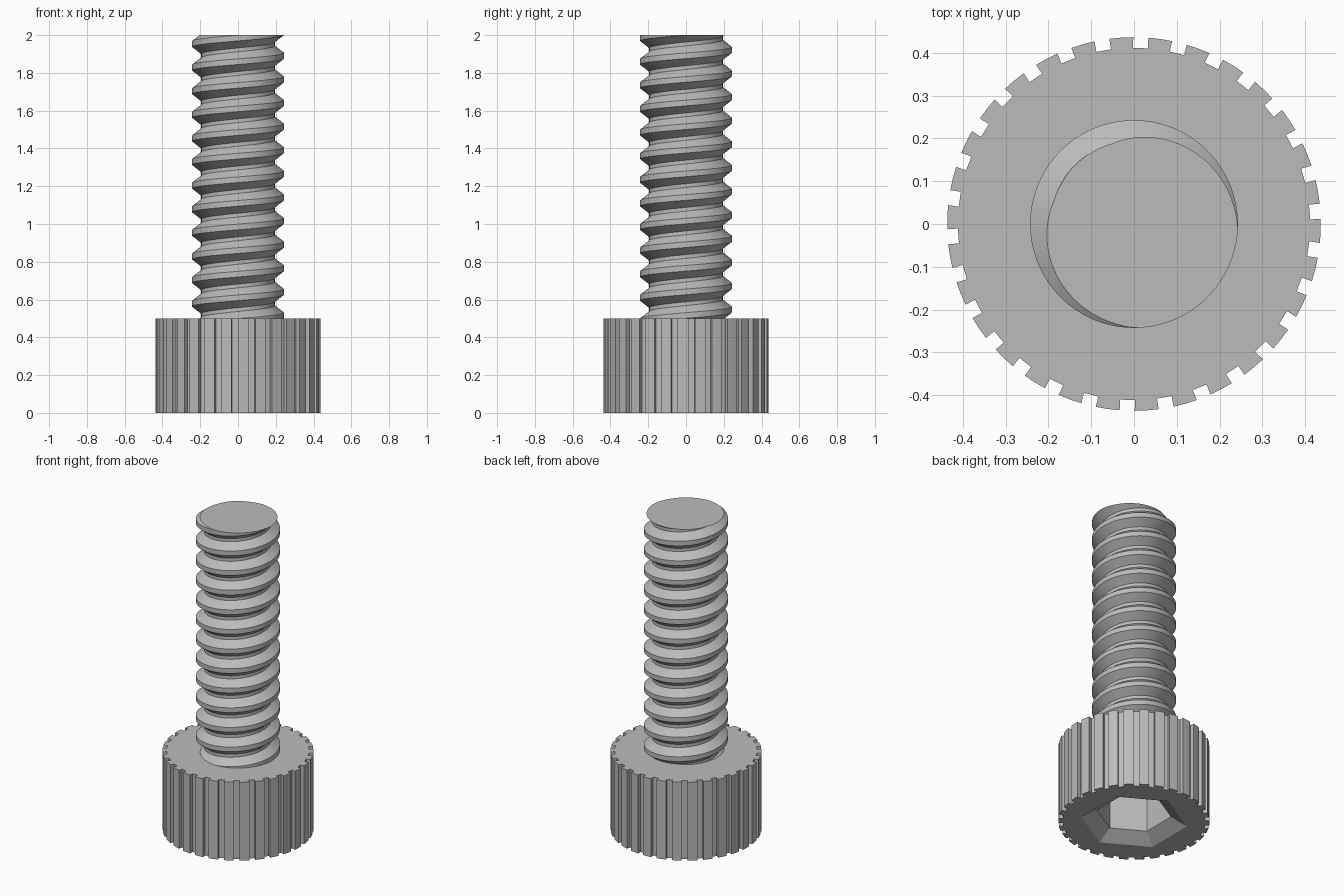
import bpy
import bmesh
from math import pi, sin, cos, asin, radians

cube = bpy.data.objects.get("Cube")
if cube:
    bpy.data.objects.remove(cube, do_unlink=True)

HEAD_TOP = 0.5
TOP = 2.0

steel = bpy.data.materials.new("plain_grey_steel")
steel.use_nodes = True
GREY = (0.5, 0.5, 0.5, 1)
steel.diffuse_color = GREY
steel.node_tree.nodes["Principled BSDF"].inputs["Base Color"].default_value = GREY


def finish(bm, name):
    """Turn a bmesh into a shaded, coloured object."""
    bmesh.ops.recalc_face_normals(bm, faces=bm.faces[:])
    mesh = bpy.data.meshes.new(name)
    bm.to_mesh(mesh)
    bm.free()
    mesh.materials.append(steel)
    obj = bpy.data.objects.new(name, mesh)
    bpy.context.collection.objects.link(obj)
    bpy.ops.object.select_all(action='DESELECT')
    obj.select_set(True)
    bpy.context.view_layer.objects.active = obj
    bpy.ops.object.shade_smooth_by_angle(angle=radians(30))
    return obj


def ring(bm, outline, z):
    """Closed loop of vertices from (radius, angle) pairs."""
    return [bm.verts.new((r * cos(a), r * sin(a), z)) for r, a in outline]


def bridge(bm, lower, upper):
    """Walls between two loops of equal length."""
    n = len(lower)
    for i in range(n):
        j = (i + 1) % n
        bm.faces.new((lower[i], lower[j], upper[j], upper[i]))


def loop_edges(bm, loop):
    return [bm.edges.get((v, loop[i - 1])) for i, v in enumerate(loop)]


# Knurled head with a chamfered hexagonal socket underneath
TEETH, R_OUT, R_IN, GROOVE = 30, 0.437, 0.412, 0.0175
pitch_angle = 2 * pi / TEETH
outline = []
for t in range(TEETH):
    mid = radians(93.9) + t * pitch_angle
    half = pitch_angle / 2
    out, inn = asin(GROOVE / R_OUT), asin(GROOVE / R_IN)
    outline += [(R_IN, mid - half + inn), (R_OUT, mid - half + out),
                (R_OUT, mid), (R_OUT, mid + half - out),
                (R_IN, mid + half - inn)]


def hexagon(radius):
    return [(radius, pi / 2 + k * pi / 3) for k in range(6)]


bm = bmesh.new()
base = ring(bm, outline, 0)
top = ring(bm, outline, HEAD_TOP)
bridge(bm, base, top)
bm.faces.new(top)

mouth = ring(bm, hexagon(0.31), 0)
throat = ring(bm, hexagon(0.217), 0.055)
floor = ring(bm, hexagon(0.217), 0.28)
bridge(bm, mouth, throat)
bridge(bm, throat, floor)
bm.faces.new(floor)

# Flat underside between the knurled rim and the socket mouth
bmesh.ops.triangle_fill(bm, use_beauty=True,
                        edges=loop_edges(bm, base) + loop_edges(bm, mouth))
finish(bm, "knurled_head")

# Threaded shaft: a helical profile swept upward, then cut flat at both ends
PITCH, STEPS, TURNS = 0.125, 72, 16
CREST, ROOT = 0.243, 0.195
profile = [(CREST, -0.015), (CREST, 0.015), (ROOT, 0.0525), (ROOT, 0.0725)]
start = TOP - 14 * PITCH + PITCH / 8

bm = bmesh.new()
rows = []
for i in range(STEPS * (TURNS + 1) + 1):
    a = 2 * pi * i / STEPS
    z = start + PITCH * i / STEPS
    rows.append([bm.verts.new((r * cos(a), r * sin(a), z + dz))
                 for r, dz in profile])
for i in range(STEPS * TURNS):
    low = rows[i] + [rows[i + STEPS][0]]
    nxt = rows[i + 1] + [rows[i + 1 + STEPS][0]]
    for k in range(len(profile)):
        bm.faces.new((low[k], nxt[k], nxt[k + 1], low[k + 1]))

for height, direction in ((TOP, 1), (HEAD_TOP - 0.01, -1)):
    cut = bmesh.ops.bisect_plane(
        bm, geom=bm.verts[:] + bm.edges[:] + bm.faces[:],
        plane_co=(0, 0, height), plane_no=(0, 0, direction), clear_outer=True)
    rim = [e for e in cut["geom_cut"] if isinstance(e, bmesh.types.BMEdge)]
    bmesh.ops.edgeloop_fill(bm, edges=rim)
finish(bm, "threaded_shaft")
